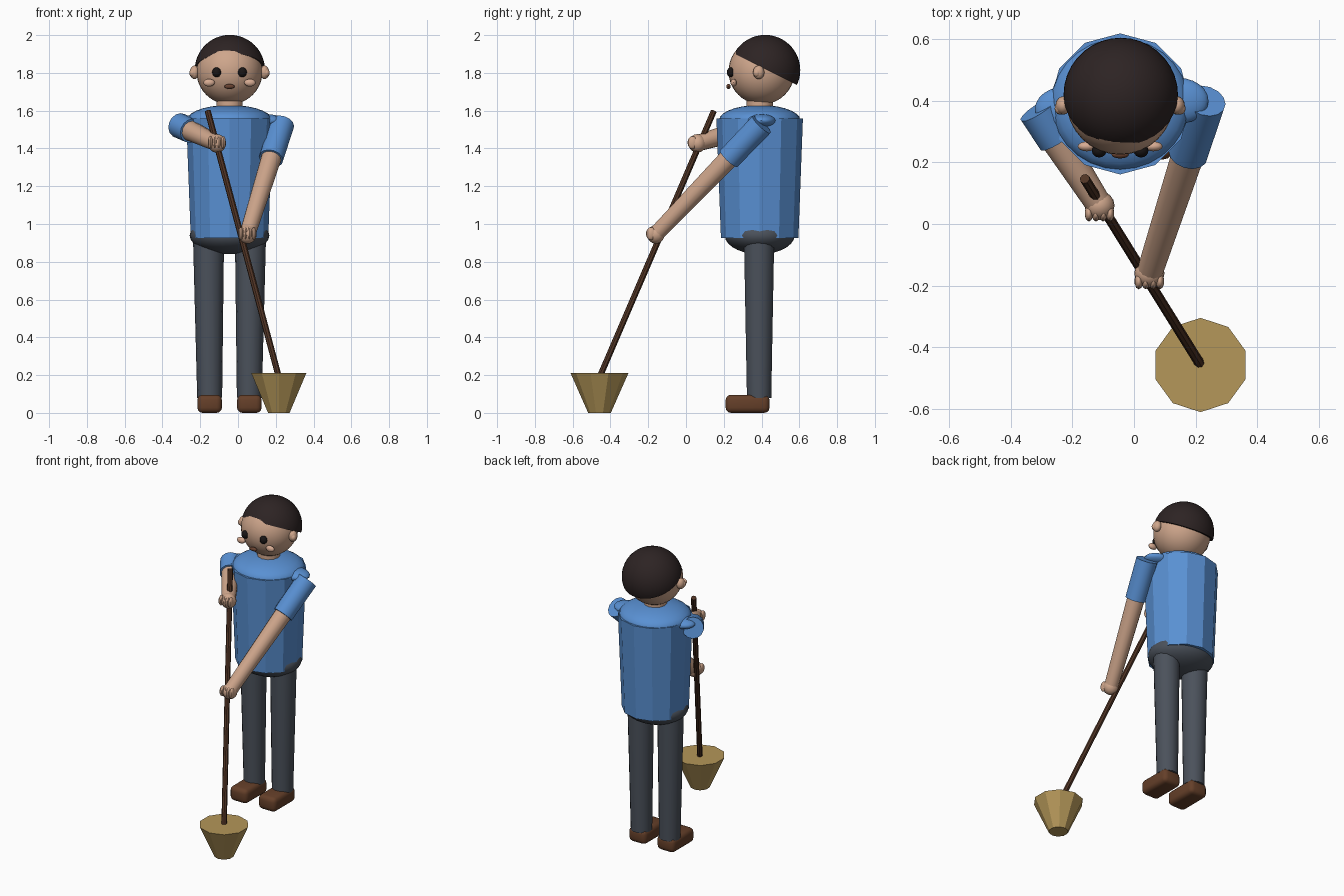
import bpy, bmesh, math
from mathutils import Vector, Matrix

cube = bpy.data.objects.get("Cube")
if cube:
    bpy.data.objects.remove(cube, do_unlink=True)


def material(name, rgb):
    m = bpy.data.materials.new(name)
    m.use_nodes = True
    m.diffuse_color = (*rgb, 1)
    m.node_tree.nodes["Principled BSDF"].inputs["Base Color"].default_value = (*rgb, 1)
    return m


SHIRT = material("blue shirt", (.10, .28, .65))
SKIN = material("skin", (.62, .38, .26))
CHEEK = material("cheek", (.68, .41, .29))
HAIR = material("dark hair", (.026, .017, .017))
TROUSERS = material("grey trousers", (.07, .083, .105))
SHOE = material("brown shoe", (.13, .05, .022))
STRAW = material("straw", (.46, .31, .10))
WOOD = material("dark wood", (.08, .034, .018))
EYE = material("eye black", (.01, .008, .008))
MOUTH = material("mouth brown", (.14, .055, .03))

CX, CY = -.045, .39      # middle of the body
HEAD = Vector((CX, .40, 1.808))


def finish(name, bm, mat, smooth=True, angle=35):
    mesh = bpy.data.meshes.new(name)
    bmesh.ops.recalc_face_normals(bm, faces=bm.faces)
    bm.to_mesh(mesh)
    bm.free()
    mesh.materials.append(mat)
    ob = bpy.data.objects.new(name, mesh)
    bpy.context.collection.objects.link(ob)
    if smooth:
        bpy.ops.object.select_all(action='DESELECT')
        ob.select_set(True)
        bpy.context.view_layer.objects.active = ob
        bpy.ops.object.shade_smooth_by_angle(angle=math.radians(angle))
    return ob


def ball_mesh(centre, radii, segs=24, rings=14):
    bm = bmesh.new()
    bmesh.ops.create_uvsphere(bm, u_segments=segs, v_segments=rings, radius=1)
    bmesh.ops.transform(bm, verts=bm.verts,
                        matrix=Matrix.Translation(centre) @ Matrix.Diagonal((*radii, 1)))
    return bm


def ball(name, centre, radii, mat, **kw):
    return finish(name, ball_mesh(centre, radii, **kw), mat)


def rod(name, a, b, ra, rb, mat, sides=12, smooth=False):
    """Tapered prism from a to b."""
    a, b = Vector(a), Vector(b)
    d = b - a
    bm = bmesh.new()
    bmesh.ops.create_cone(bm, cap_ends=True, segments=sides,
                          radius1=ra, radius2=rb, depth=d.length)
    turn = d.to_track_quat('Z', 'Y').to_matrix().to_4x4()
    bmesh.ops.transform(bm, verts=bm.verts, matrix=Matrix.Translation((a + b) / 2) @ turn)
    return finish(name, bm, mat, smooth)


# Head and hair cap sliced along a sloping hairline
ball("head", HEAD, (.175, .175, .175), SKIN, segs=32, rings=20)
bm = ball_mesh((CX + .002, .419, 1.815), (.186, .186, .186), segs=36, rings=24)
bmesh.ops.bisect_plane(bm, geom=bm.verts[:] + bm.edges[:] + bm.faces[:],
                       plane_co=(0, .25, 1.905), plane_no=(0, .5, 1), clear_inner=True)
bmesh.ops.holes_fill(bm, edges=[e for e in bm.edges if e.is_boundary], sides=0)
finish("hair", bm, HAIR)

# Face details and ears
for side, s in (("left", 1), ("right", -1)):
    ball(side + "_eye", (CX + s * .068, .238, 1.803), (.024, .022, .026), EYE, segs=16, rings=10)
    ball(side + "_cheek", (CX + s * .108, .252, 1.748), (.03, .016, .02), CHEEK, segs=16, rings=10)
    ball(side + "_ear", (CX + s * .185, .385, 1.803), (.025, .03, .036), SKIN, segs=16, rings=10)
    ball(side + "_ear_inner", (CX + s * .195, .375, 1.80), (.018, .02, .022), SKIN, segs=12, rings=8)
ball("mouth", (CX, .225, 1.728), (.028, .012, .013), MOUTH, segs=16, rings=8)

# Torso, shoulder yoke and hips
rod("shirt_body", (CX, CY, .925), (CX, CY, 1.558), .205, .229, SHIRT, sides=12)
ball("shoulder_yoke", (CX, CY, 1.55), (.225, .215, .08), SHIRT, segs=28)
ball("hips", (CX, CY, .94), (.211, .185, .10), TROUSERS, segs=28)
rod("neck", (CX, CY, 1.58), (CX, CY, 1.68), .07, .07, SKIN, smooth=True)

# Legs and shoes
for side, s in (("left", 1), ("right", -1)):
    rod(side + "_leg", (CX + s * .105, .387, .08), (CX + s * .111, .387, .92),
        .066, .082, TROUSERS, sides=14, smooth=True)
    bm = bmesh.new()
    bmesh.ops.create_cube(bm, size=1)
    bmesh.ops.transform(bm, verts=bm.verts,
                        matrix=Matrix.Translation((CX + s * .105, .326, .048))
                        @ Matrix.Diagonal((.13, .232, .096, 1)))
    bmesh.ops.bevel(bm, geom=bm.edges[:], offset=.028, segments=3, affect='EDGES', profile=.5)
    finish(side + "_shoe", bm, SHOE)

# Arms: sleeve, forearm, gripping hand
ARMS = {"left": ((.232, .40, 1.527), (.05, -.16, .945)),
        "right": ((-.312, .372, 1.522), (-.112, .06, 1.427))}
for side, (start, hand) in ARMS.items():
    s, h = Vector(start), Vector(hand)
    length = (h - s).length
    cuff = s.lerp(h, .31)
    rod(side + "_sleeve", s, cuff, .067, .065, SHIRT, sides=14, smooth=True)
    rod(side + "_arm", s.lerp(h, .2), h, .056, .043, SKIN, sides=14, smooth=True)
    inward = 1 if side == "right" else -1
    ball(side + "_shoulder", s + Vector((inward * .09, 0, .02)), (.1, .075, .035), SHIRT)
    ball(side + "_hand", h, (.049, .047, .049), SKIN, segs=16, rings=10)
    for i in range(4):
        offset = (i - 1.5) * .023
        ball(f"{side}_finger_{i + 1}", h + Vector((offset, -.026, .004)),
             (.014, .026, .034), SKIN, segs=10, rings=8)

# Broom
rod("broom_handle", (.216, -.457, .19), (-.16, .147, 1.597), .0165, .0165, WOOD, sides=8)
bm = bmesh.new()
bmesh.ops.create_cone(bm, cap_ends=True, segments=10, radius1=.06, radius2=.153, depth=.21)
bmesh.ops.transform(bm, verts=bm.verts, matrix=Matrix.Translation((.216, -.458, .105)))
finish("broom_head", bm, STRAW, smooth=False)
